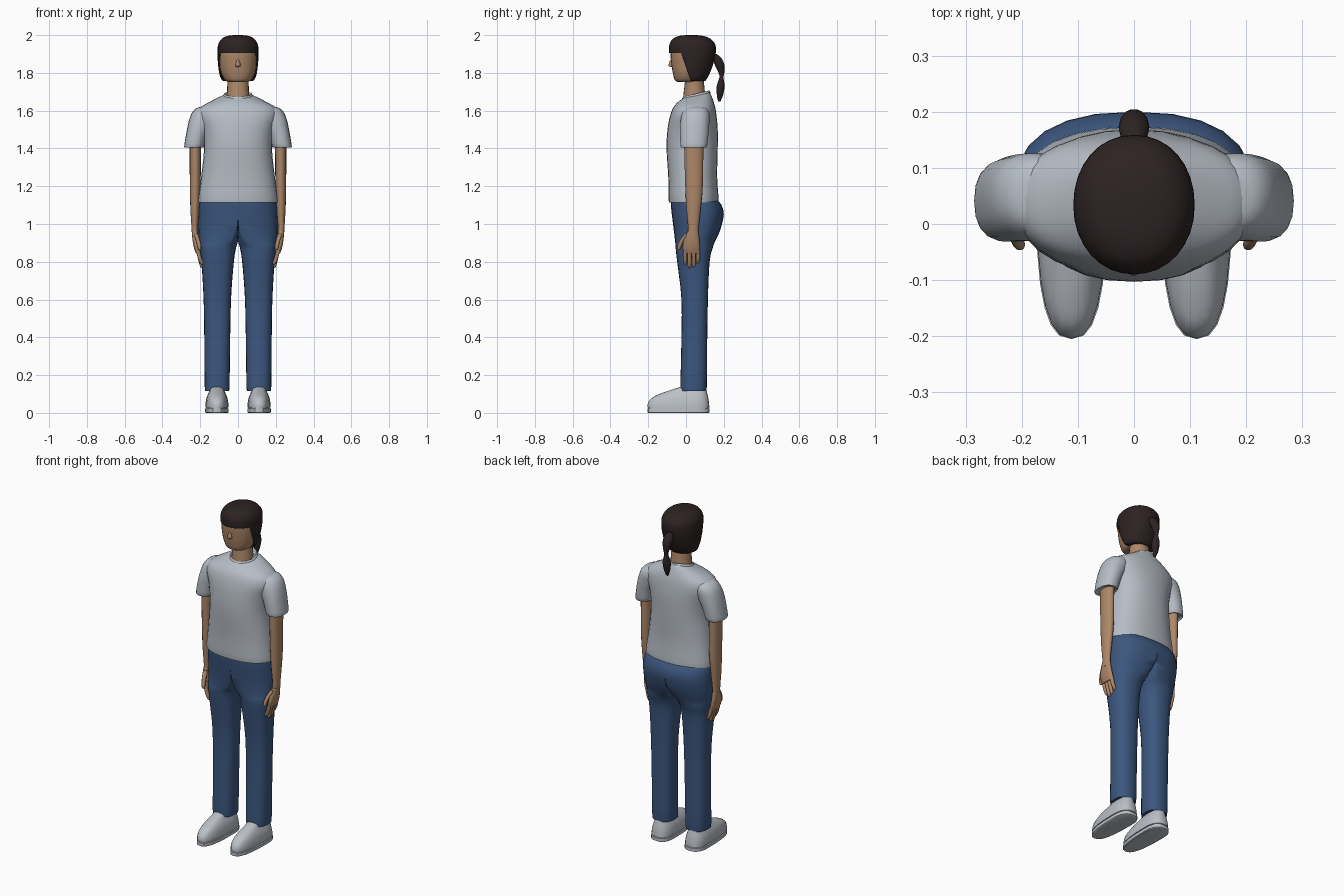
import bpy, bmesh, math
from mathutils import Vector


def material(name, rgb):
    m = bpy.data.materials.new(name)
    m.diffuse_color = (*rgb, 1)
    return m


GREY = material("light grey fabric", (0.47, 0.51, 0.56))
SHOE = material("shoe grey", (0.50, 0.53, 0.57))
BLUE = material("denim blue", (0.045, 0.095, 0.21))
SKIN = material("skin", (0.42, 0.245, 0.14))
HAIR = material("dark brown hair", (0.026, 0.016, 0.016))


def spline(rings, steps):
    """Smoothly fill in rings between the given ones."""
    out = []
    for i in range(len(rings) - 1):
        p0, p1 = rings[max(i - 1, 0)], rings[i]
        p2, p3 = rings[i + 1], rings[min(i + 2, len(rings) - 1)]
        for s in range(steps):
            t = s / steps
            out.append([0.5 * (2 * b + (c - a) * t + (2 * a - 5 * b + 4 * c - d) * t * t
                               + (3 * b - a - 3 * c + d) * t ** 3)
                        for a, b, c, d in zip(p0, p1, p2, p3)])
    return out + [rings[-1]]


def loft(name, mat, rings, n=20, power=2.3, steps=3, mirror=False, edit=None, angle=50):
    """Stack of rounded rings: z, x0, x1, y0, y1, x centre share, y centre share, tilt."""
    full = [list(r) + [0.5, 0.5, 0.0][len(r) - 5:] for r in rings]
    bm = bmesh.new()
    loops = []
    for z, x0, x1, y0, y1, fx, fy, tilt in spline(full, steps):
        cx, cy = x0 + (x1 - x0) * fx, y0 + (y1 - y0) * fy
        loop = []
        for k in range(n):
            a = 2 * math.pi * k / n
            c, s = math.cos(a), math.sin(a)
            c = math.copysign(abs(c) ** (2 / power), c) if abs(c) > 1e-6 else 0
            s = math.copysign(abs(s) ** (2 / power), s) if abs(s) > 1e-6 else 0
            x = cx + c * ((x1 - cx) if c > 0 else (cx - x0))
            y = cy + s * ((y1 - cy) if s > 0 else (cy - y0))
            loop.append(bm.verts.new((max(x, 0) if mirror else x, y, z + tilt * (y - cy))))
        loops.append(loop)
    for a, b in zip(loops, loops[1:]):
        for k in range(n):
            bm.faces.new((a[k], a[(k + 1) % n], b[(k + 1) % n], b[k]))
    bm.faces.new(loops[0])
    bm.faces.new(loops[-1])
    bmesh.ops.recalc_face_normals(bm, faces=bm.faces)
    if edit:
        edit(bm)
    me = bpy.data.meshes.new(name)
    bm.to_mesh(me)
    bm.free()
    me.materials.append(mat)
    ob = bpy.data.objects.new(name, me)
    bpy.context.collection.objects.link(ob)
    bpy.ops.object.select_all(action='DESELECT')
    bpy.context.view_layer.objects.active = ob
    ob.select_set(True)
    bpy.ops.object.shade_smooth_by_angle(angle=math.radians(angle))
    if mirror:
        ob.modifiers.new("both sides", 'MIRROR').merge_threshold = 0.0005
    return ob


# Trousers: half hips flowing into a leg, mirrored
def open_middle(bm):
    inner = [f for f in bm.faces if all(v.co.x < 1e-4 for v in f.verts)]
    bmesh.ops.delete(bm, geom=inner, context='FACES')


loft("trousers", BLUE, [
    (0.125, 0.05, 0.17, -0.025, 0.103), (0.135, 0.045, 0.176, -0.03, 0.11),
    (0.35, 0.042, 0.178, -0.025, 0.112), (0.6, 0.037, 0.182, -0.024, 0.116),
    (0.8, 0.022, 0.194, -0.047, 0.125), (0.875, 0.010, 0.203, -0.055, 0.142, 0.45),
    (0.91, 0, 0.207, -0.058, 0.155, 0.25), (0.97, 0, 0.212, -0.065, 0.182, 0.04),
    (1.05, 0, 0.212, -0.075, 0.2, 0), (1.1, 0, 0.208, -0.08, 0.188, 0),
    (1.135, 0, 0.2, -0.08, 0.16, 0)], n=24, power=2.4, mirror=True, edit=open_middle)

# Shirt body, sleeves and collar
loft("shirt_body", GREY, [
    (1.118, -0.205, 0.205, -0.085, 0.166), (1.125, -0.212, 0.212, -0.092, 0.173),
    (1.25, -0.195, 0.195, -0.094, 0.165), (1.4, -0.18, 0.18, -0.103, 0.168),
    (1.5, -0.19, 0.19, -0.098, 0.168), (1.57, -0.212, 0.212, -0.085, 0.162),
    (1.615, -0.2, 0.2, -0.068, 0.155), (1.65, -0.143, 0.143, -0.045, 0.143, 0.5, 0.5, 0.07),
    (1.677, -0.082, 0.082, -0.022, 0.128, 0.5, 0.5, 0.2),
    (1.683, -0.06, 0.06, -0.008, 0.115, 0.5, 0.5, 0.22)], n=28, steps=4)
loft("sleeves", GREY, [
    (1.412, 0.188, 0.277, -0.022, 0.102), (1.41, 0.18, 0.285, -0.03, 0.112),
    (1.48, 0.16, 0.274, -0.032, 0.12), (1.54, 0.125, 0.262, -0.03, 0.125),
    (1.585, 0.1, 0.246, -0.022, 0.125), (1.612, 0.1, 0.222, -0.005, 0.11),
    (1.622, 0.12, 0.19, 0.02, 0.085)], mirror=True, n=18)
loft("collar", GREY, [
    (1.665, -0.08, 0.08, -0.022, 0.13, 0.5, 0.5, 0.25),
    (1.685, -0.076, 0.076, -0.02, 0.128, 0.5, 0.5, 0.25),
    (1.69, -0.07, 0.07, -0.014, 0.122, 0.5, 0.5, 0.25),
    (1.68, -0.06, 0.06, -0.006, 0.114, 0.5, 0.5, 0.25)], n=24, power=2, steps=1)

# Neck and head
loft("neck", SKIN, [(1.64, -0.066, 0.066, -0.018, 0.106), (1.7, -0.058, 0.058, -0.012, 0.1),
                    (1.8, -0.056, 0.056, 0.0, 0.09)], power=2)
head = [(1.752, -0.05, 0.05, -0.045, 0.07), (1.762, -0.07, 0.07, -0.06, 0.09),
        (1.8, -0.09, 0.09, -0.07, 0.115), (1.86, -0.1, 0.1, -0.079, 0.136),
        (1.91, -0.102, 0.102, -0.082, 0.148), (1.95, -0.095, 0.095, -0.075, 0.14),
        (1.98, -0.06, 0.06, -0.04, 0.1)]
loft("head", SKIN, head, n=28, power=2.2)
loft("nose", SKIN, [(1.832, -0.008, 0.008, -0.08, -0.06), (1.838, -0.014, 0.014, -0.092, -0.06),
                    (1.855, -0.011, 0.011, -0.089, -0.06), (1.875, -0.005, 0.005, -0.079, -0.06)],
     n=12, power=2)


# Hair: shell cut along the fringe and the slanted cheek line
def cut_hairline(bm):
    fringe, up = Vector((0, 0, 1.905)), Vector((0, 0, 1))
    cheek, back = Vector((0, -0.025, 1.905)), Vector((0, 0.145, 0.05)).normalized()
    for co, no in ((fringe, up), (cheek, back)):
        bmesh.ops.bisect_plane(bm, geom=bm.verts[:] + bm.edges[:] + bm.faces[:],
                               plane_co=co, plane_no=no)
    gone = []
    for f in bm.faces:
        c = f.calc_center_median()
        if (c - fringe).dot(up) < 0 and (c - cheek).dot(back) < 0:
            gone.append(f)
    bmesh.ops.delete(bm, geom=gone, context='FACES')


hair = loft("hair", HAIR, [
    (1.757, -0.075, 0.075, -0.045, 0.1), (1.765, -0.088, 0.088, -0.06, 0.108),
    (1.8, -0.1, 0.1, -0.075, 0.127), (1.86, -0.107, 0.107, -0.086, 0.148),
    (1.91, -0.108, 0.108, -0.089, 0.158), (1.95, -0.105, 0.105, -0.088, 0.155),
    (1.98, -0.086, 0.086, -0.07, 0.13), (1.995, -0.058, 0.058, -0.04, 0.095),
    (2.0, -0.02, 0.02, 0.0, 0.055)], n=32, power=2.1, edit=cut_hairline)
shell = hair.modifiers.new("thickness", 'SOLIDIFY')
shell.thickness, shell.offset = 0.007, -1

# Ponytail: upper lock and hanging lock
loft("ponytail", HAIR, [
    (1.648, -0.006, 0.006, 0.17, 0.182), (1.68, -0.017, 0.017, 0.163, 0.196),
    (1.73, -0.023, 0.023, 0.162, 0.205), (1.775, -0.012, 0.012, 0.176, 0.199),
    (1.8, -0.015, 0.015, 0.172, 0.203), (1.84, -0.026, 0.026, 0.153, 0.204),
    (1.875, -0.026, 0.026, 0.14, 0.19), (1.895, -0.016, 0.016, 0.135, 0.17),
    (1.902, -0.006, 0.006, 0.14, 0.155)], n=14, power=2)

# Arms, palms, fingers and thumbs
loft("arms", SKIN, [
    (0.93, 0.211, 0.243, 0.008, 0.066), (0.98, 0.212, 0.246, 0.011, 0.067),
    (1.08, 0.204, 0.252, 0.002, 0.078), (1.2, 0.198, 0.255, -0.004, 0.089),
    (1.42, 0.196, 0.256, -0.01, 0.092)], n=16, power=2, mirror=True)
loft("palms", SKIN, [
    (0.845, 0.197, 0.223, -0.01, 0.07), (0.87, 0.2, 0.232, -0.018, 0.074),
    (0.91, 0.207, 0.24, -0.012, 0.072), (0.96, 0.212, 0.245, 0.008, 0.066)],
     n=16, mirror=True)
for i, tip in enumerate((0.785, 0.768, 0.772, 0.79)):
    y = -0.004 + 0.0225 * i
    loft(f"finger_{i + 1}", SKIN, [
        (tip, 0.185, 0.195, y - 0.004, y + 0.004), (tip + 0.01, 0.183, 0.202, y - 0.009, y + 0.009),
        (0.82, 0.192, 0.213, y - 0.011, y + 0.011), (0.87, 0.204, 0.225, y - 0.011, y + 0.011)],
         n=10, power=2, mirror=True)
loft("thumbs", SKIN, [
    (0.862, 0.198, 0.208, -0.044, -0.034), (0.875, 0.194, 0.214, -0.047, -0.026),
    (0.91, 0.2, 0.222, -0.036, -0.008), (0.95, 0.212, 0.236, -0.005, 0.03)],
     n=10, power=2, mirror=True)

# Shoes: sole, groove, upper and tongue
loft("soles", SHOE, [
    (0, 0.053, 0.169, -0.2, 0.12, 0.5, 0.72), (0.003, 0.049, 0.174, -0.205, 0.125, 0.5, 0.72),
    (0.022, 0.049, 0.174, -0.205, 0.125, 0.5, 0.72),
    (0.024, 0.055, 0.168, -0.198, 0.119, 0.5, 0.72),
    (0.03, 0.055, 0.168, -0.198, 0.119, 0.5, 0.72)],
     n=24, power=2.6, steps=1, mirror=True, angle=30)
loft("shoe_uppers", SHOE, [
    (0.028, 0.05, 0.173, -0.204, 0.124, 0.5, 0.72), (0.05, 0.051, 0.172, -0.202, 0.122, 0.5, 0.72),
    (0.078, 0.056, 0.167, -0.182, 0.118, 0.5, 0.7), (0.1, 0.064, 0.159, -0.14, 0.113, 0.5, 0.65),
    (0.12, 0.073, 0.15, -0.085, 0.108, 0.5, 0.6), (0.14, 0.078, 0.145, -0.02, 0.1)],
     n=24, power=2.5, mirror=True)
loft("tongues", SHOE, [
    (0.09, 0.094, 0.128, -0.108, -0.02, 0.5, 0.5, -0.1),
    (0.118, 0.094, 0.128, -0.106, -0.01, 0.5, 0.5, 0.25),
    (0.126, 0.1, 0.122, -0.095, -0.01, 0.5, 0.5, 0.3)], n=12, mirror=True)
